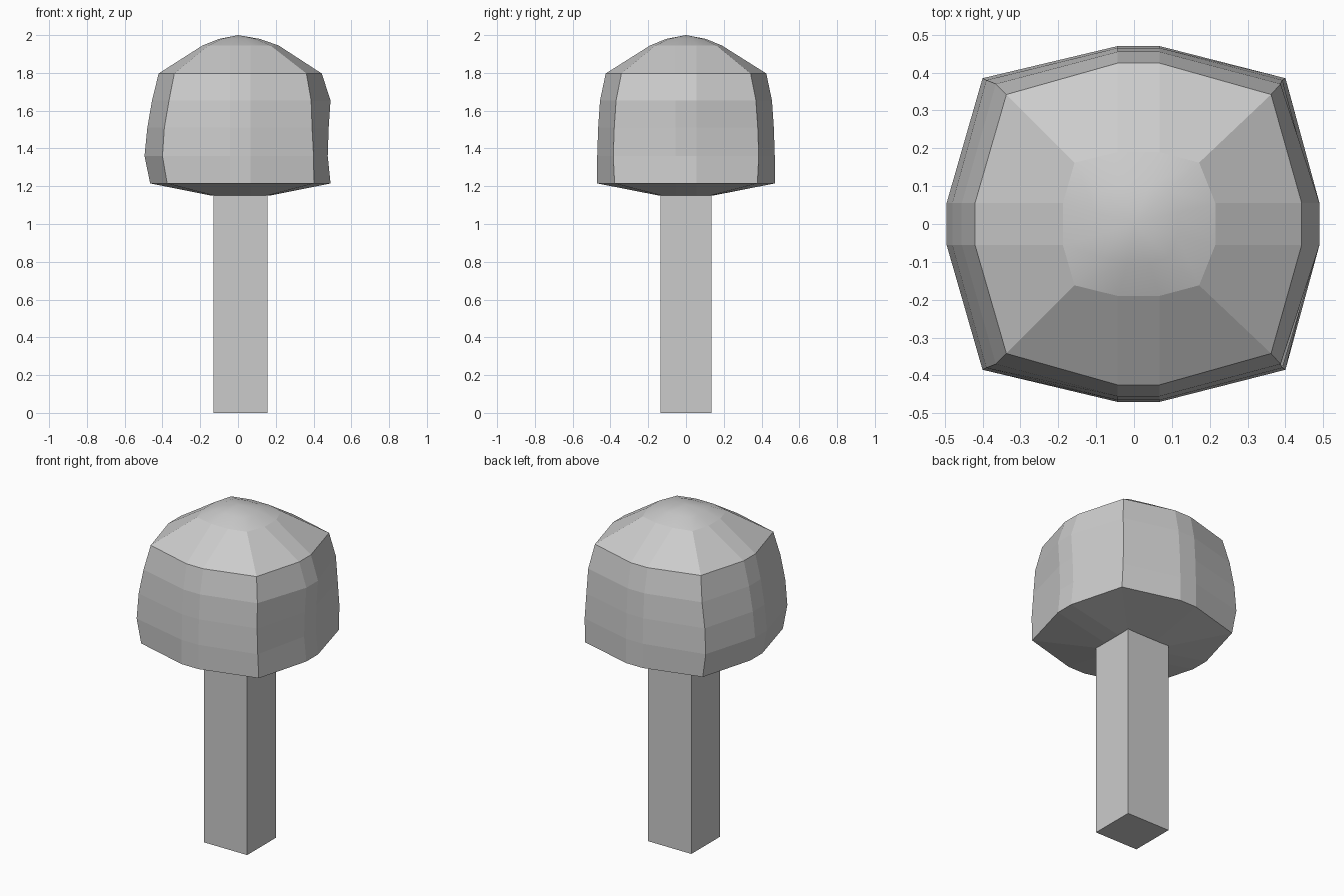
import bpy
import bmesh
from math import radians

cube = bpy.data.objects.get("Cube")
if cube:
    bpy.data.objects.remove(cube, do_unlink=True)

grey = bpy.data.materials.new("plain grey")
grey.use_nodes = True
grey.diffuse_color = (0.6, 0.6, 0.6, 1)
grey.node_tree.nodes["Principled BSDF"].inputs["Base Color"].default_value = (0.6, 0.6, 0.6, 1)


def finish(bm, name):
    bmesh.ops.recalc_face_normals(bm, faces=bm.faces[:])
    mesh = bpy.data.meshes.new(name)
    bm.to_mesh(mesh)
    bm.free()
    mesh.materials.append(grey)
    obj = bpy.data.objects.new(name, mesh)
    bpy.context.collection.objects.link(obj)
    return obj


# Trunk: square post reaching into the crown
bm = bmesh.new()
bmesh.ops.create_cube(bm, size=1)
for v in bm.verts:
    v.co.x = v.co.x * 0.285 + 0.0125
    v.co.y *= 0.27
    v.co.z = (v.co.z + 0.5) * 1.17
finish(bm, "trunk")


def ring(bm, z, left, right, depth, corner_l, corner_r, corner_y, mid=0.055):
    """Bulged square: four corners with a short straight run on each side."""
    points = [(corner_l, -corner_y), (0.012 - mid, -depth), (0.012 + mid, -depth),
              (corner_r, -corner_y), (right, -mid), (right, mid),
              (corner_r, corner_y), (0.012 + mid, depth), (0.012 - mid, depth),
              (corner_l, corner_y), (left, mid), (left, -mid)]
    return [bm.verts.new((x, y, z)) for x, y in points]


# Crown: stacked bulged rings, height then left, right, depth and corner position
levels = [
    (1.15, -0.14, 0.165, 0.14, -0.125, 0.15, 0.125),
    (1.215, -0.465, 0.49, 0.47, -0.375, 0.402, 0.378),
    (1.36, -0.495, 0.475, 0.47, -0.4, 0.4, 0.385),
    (1.51, -0.48, 0.48, 0.465, -0.39, 0.392, 0.38),
    (1.655, -0.455, 0.49, 0.455, -0.365, 0.387, 0.37),
    (1.797, -0.42, 0.443, 0.425, -0.337, 0.362, 0.342),
    (1.945, -0.188, 0.215, 0.19, -0.157, 0.172, 0.162),
    (1.98, -0.1, 0.115, 0.105, -0.085, 0.093, 0.088),
]
bm = bmesh.new()
rings = [ring(bm, *level, mid=0.03 if level[0] > 1.97 else 0.055) for level in levels]
bm.faces.new(rings[0])
for low, high in zip(rings, rings[1:]):
    for i in range(12):
        j = (i + 1) % 12
        bm.faces.new((low[i], low[j], high[j], high[i]))
apex = bm.verts.new((0, 0, 2))
for i in range(12):
    bm.faces.new((rings[-1][i], rings[-1][(i + 1) % 12], apex))

# Only the small cap on top is smooth
for f in bm.faces:
    f.smooth = all(v.co.z > 1.94 for v in f.verts)
finish(bm, "crown")
